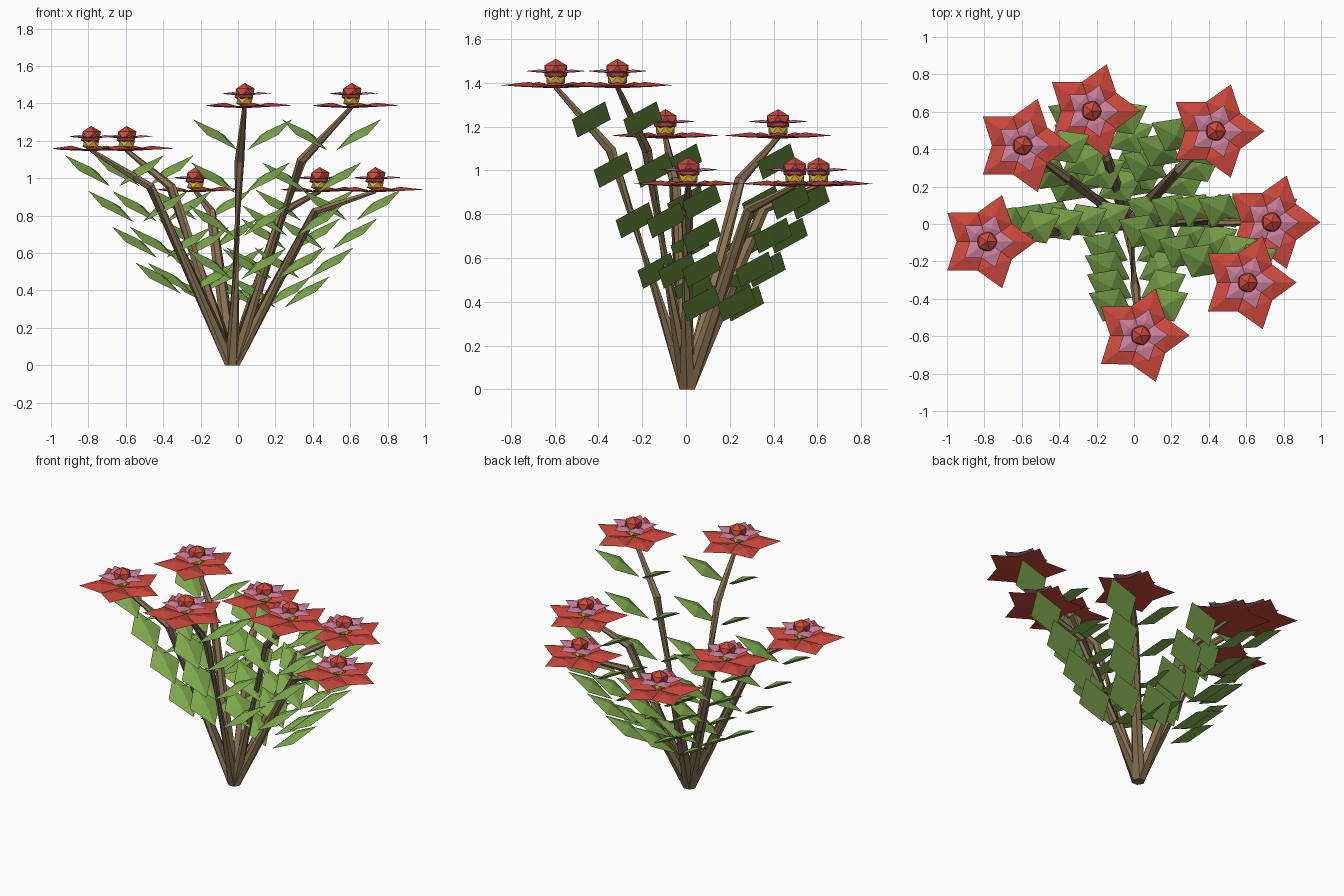
import bpy, bmesh, math
from mathutils import Vector

if "Cube" in bpy.data.objects:
    bpy.data.objects.remove(bpy.data.objects["Cube"])


def material(name, rgb):
    m = bpy.data.materials.new(name)
    lin = [((c / 255 + 0.055) / 1.055) ** 2.4 for c in rgb]
    m.diffuse_color = (*lin, 1)
    m.use_nodes = True
    m.node_tree.nodes["Principled BSDF"].inputs["Base Color"].default_value = m.diffuse_color
    return m


BARK = material("brown bark", (136, 114, 82))
GREEN = material("leaf green", (126, 168, 76))
RED = material("petal red", (205, 72, 60))
PINK = material("petal pink", (204, 128, 156))
YELLOW = material("pollen yellow", (212, 180, 60))


def finish(name, bm, mat):
    bmesh.ops.recalc_face_normals(bm, faces=bm.faces)
    me = bpy.data.meshes.new(name)
    bm.to_mesh(me)
    bm.free()
    me.materials.append(mat)
    ob = bpy.data.objects.new(name, me)
    bpy.context.collection.objects.link(ob)


def blade(bm, base, tip, half_width, peak):
    """Diamond blade: flat underside, low four-sided peak on top."""
    axis = tip - base
    side = Vector((-axis.y, axis.x, 0)).normalized() * half_width
    up = axis.cross(side).normalized()
    mid = (base + tip) / 2
    ring = [bm.verts.new(p) for p in (base, mid - side, tip, mid + side)]
    top = bm.verts.new(mid + up * peak)
    bm.faces.new(ring[::-1])
    for i in range(4):
        bm.faces.new((ring[i], ring[(i + 1) % 4], top))


def star(name, centre, radius, mat, lift, peak):
    """Five diamond petals meeting at their side corners."""
    bm = bmesh.new()
    for i in range(5):
        a = i * math.tau / 5
        tip = centre + Vector((math.cos(a) * radius, math.sin(a) * radius, lift))
        blade(bm, centre, tip, radius / 2 * math.tan(math.radians(36)) * 1.02, peak)
    finish(name, bm, mat)


def stem(name, points, radii, sides=6):
    bm = bmesh.new()
    rings = []
    for i, p in enumerate(points):
        d = points[min(i + 1, len(points) - 1)] - points[max(i - 1, 0)]
        if i == 0:
            d = Vector((0, 0, 1))   # flat on the ground
        q = d.to_track_quat('Z', 'Y')
        rings.append([bm.verts.new(p + q @ Vector((
            radii[i] * math.cos(k * math.tau / sides),
            radii[i] * math.sin(k * math.tau / sides), 0))) for k in range(sides)])
    for a, b in zip(rings, rings[1:]):
        for k in range(sides):
            n = (k + 1) % sides
            bm.faces.new((a[k], a[n], b[n], b[k]))
    bm.faces.new(rings[0][::-1])
    bm.faces.new(rings[-1])
    finish(name, bm, BARK)


def ball(name, centre, scale, mat):
    bm = bmesh.new()
    bmesh.ops.create_icosphere(bm, subdivisions=1, radius=1)
    for v in bm.verts:
        v.co = Vector([c * s for c, s in zip(v.co, scale)]) + centre
    finish(name, bm, mat)


# Flower positions; every branch grows from one root point
ROOT = Vector((-0.03, 0.005, 0))
FLOWERS = [(-0.786, -0.094, 1.38), (-0.596, 0.42, 1.38), (-0.227, 0.605, 1.38),
           (0.436, 0.497, 1.38), (0.735, 0.01, 1.38), (0.607, -0.313, 1.38),
           (0.035, -0.595, 1.38)]
HEIGHTS = [1.15, 1.15, 0.93, 0.93, 0.93, 1.38, 1.38]

for n, ((x, y, _), h) in enumerate(zip(FLOWERS, HEIGHTS), 1):
    head = Vector((x, y, h))

    # Bent, tapering branch
    bend = ROOT.lerp(head, 0.58)
    bend.z = 0.6 * h + 0.265
    stem(f"branch_{n}", [ROOT, bend, head], [0.04, 0.026, 0.012])

    # Four pairs of leaves along the branch
    bm = bmesh.new()
    for t in (1 / 3, 1 / 2, 2 / 3, 5 / 6):
        p = ROOT.lerp(head, t)
        for s in (-1, 1):
            blade(bm, p + Vector((s * 0.025, 0, 0)),
                  p + Vector((s * 0.265, 0.125, 0.165)), 0.1, 0.025)
    finish(f"leaves_{n}", bm, GREEN)

    # Flower head: outer petals, pollen, inner petals, bud
    up = Vector((0, 0, 1))
    star(f"outer_petals_{n}", head - up * 0.005, 0.262, RED, 0.014, 0.022)
    ball(f"pollen_{n}", head + up * 0.035, (0.05, 0.05, 0.035), YELLOW)
    star(f"inner_petals_{n}", head + up * 0.062, 0.147, PINK, 0.012, 0.013)
    ball(f"bud_{n}", head + up * 0.076, (0.06, 0.06, 0.054), RED)
